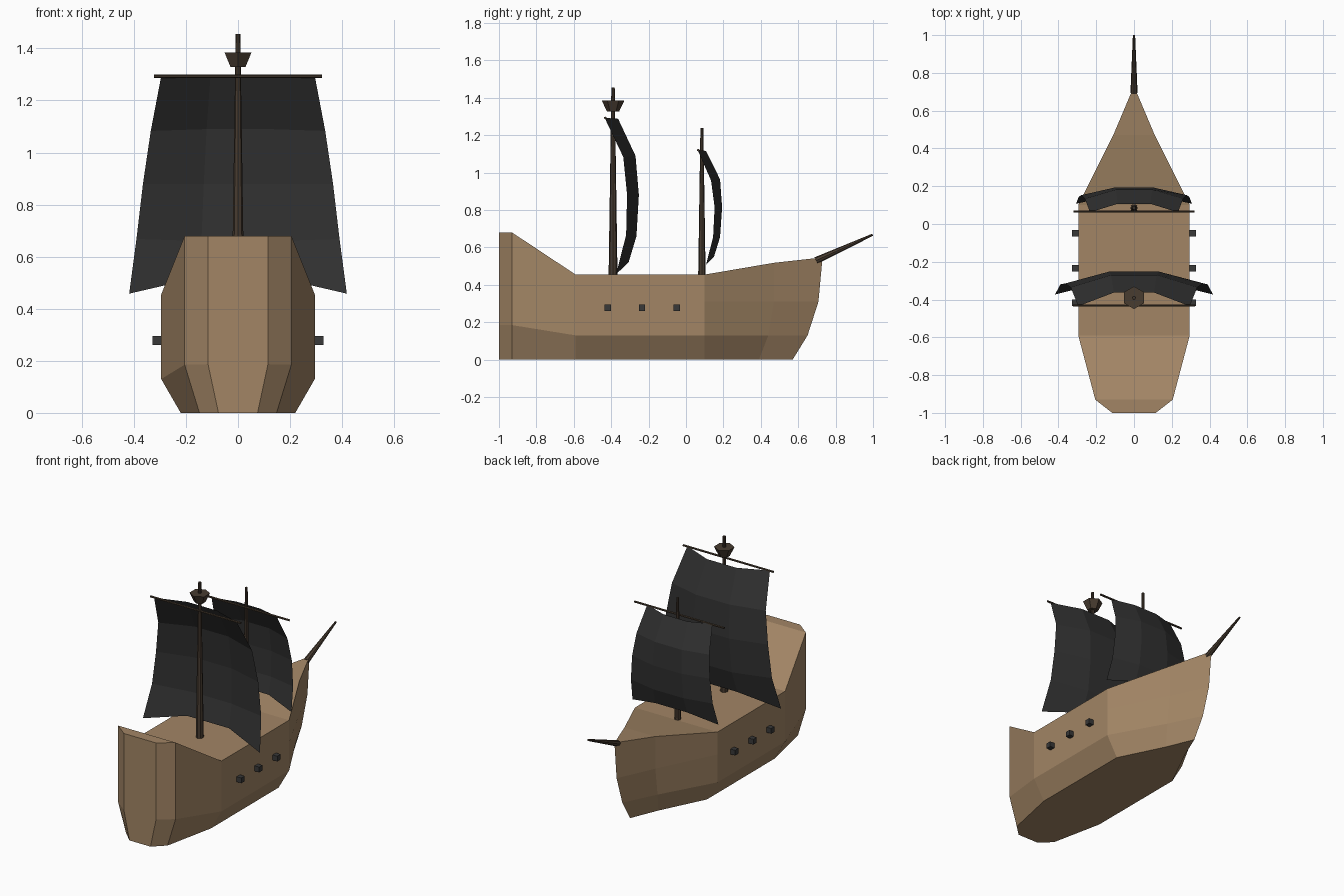
import bpy, bmesh, math
from mathutils import Vector

if "Cube" in bpy.data.objects:
    bpy.data.objects.remove(bpy.data.objects["Cube"])


def material(name, rgb):
    m = bpy.data.materials.new(name)
    m.diffuse_color = (*rgb, 1)
    m.use_nodes = True
    m.node_tree.nodes["Principled BSDF"].inputs["Base Color"].default_value = m.diffuse_color
    return m


PLANK = material("plank", (0.36, 0.235, 0.13))
SPAR = material("spar", (0.065, 0.045, 0.03))
CLOTH = material("cloth", (0.03, 0.03, 0.03))
IRON = material("iron", (0.04, 0.04, 0.04))


def finish(bm, name, mat):
    me = bpy.data.meshes.new(name)
    bm.to_mesh(me)
    bm.free()
    ob = bpy.data.objects.new(name, me)
    bpy.context.collection.objects.link(ob)
    me.materials.append(mat)
    return ob


def rod(name, a, b, r1, r2, mat=SPAR, sides=8, turn=0):
    """Tapered round bar running from a to b."""
    a, b = Vector(a), Vector(b)
    bm = bmesh.new()
    bmesh.ops.create_cone(bm, cap_ends=True, segments=sides, radius1=r1, radius2=r2,
                          depth=(b - a).length)
    ob = finish(bm, name, mat)
    ob.rotation_mode = 'QUATERNION'
    ob.rotation_quaternion = (b - a).to_track_quat('Z', 'Y')
    if turn:
        ob.rotation_mode = 'XYZ'
        ob.rotation_euler = (0, 0, turn)
    ob.location = (a + b) / 2
    return ob


# Hull: stations from stern to bow, each (y, half-width, z) from rail to bottom
stations = [
    [(-1, .115, .68), (-1, .115, .32), (-1, .115, .187), (-1, .075, 0)],
    [(-.93, .205, .68), (-.93, .205, .32), (-.93, .205, .185), (-.93, .148, 0)],
    [(-.59, .295, .455), (-.59, .295, .31), (-.59, .295, .13), (-.59, .22, 0)],
    [(.1, .295, .455), (.1, .295, .31), (.1, .295, .13), (.1, .22, 0)],
    [(.47, .11, .518), (.47, .11, .31), (.44, .105, .13), (.39, .075, 0)],
    [(.73, 0, .547), (.708, 0, .31), (.65, 0, .13), (.57, 0, 0)],
]
bm = bmesh.new()
rings = []
for st in stations:
    right = [bm.verts.new((x, y, z)) for y, x, z in st]
    left = [bm.verts.new((-x, y, z)) for y, x, z in reversed(st)]
    rings.append(right + left)
for r0, r1 in zip(rings, rings[1:]):
    for i in range(8):
        j = (i + 1) % 8
        bm.faces.new((r0[i], r0[j], r1[j], r1[i]))
for i in range(3):
    bm.faces.new((rings[0][i], rings[0][i + 1], rings[0][6 - i], rings[0][7 - i]))
bmesh.ops.remove_doubles(bm, verts=bm.verts, dist=1e-4)
bmesh.ops.recalc_face_normals(bm, faces=bm.faces)
finish(bm, "hull", PLANK)

# Masts, yards and bowsprit
rod("main_mast", (0, -.39, .44), (0, -.39, 1.455), .024, .009)
rod("fore_mast", (0, .085, .44), (0, .085, 1.24), .02, .008)
rod("main_yard", (-.322, -.432, 1.293), (.322, -.432, 1.293), .007, .007, sides=6)
rod("fore_yard", (-.32, .066, 1.12), (.32, .066, 1.12), .007, .007, sides=6)
rod("bowsprit", (0, .695, .53), (0, .998, .668), .019, .006)

# Lookout basket
rod("lookout_basket", (0, -.39, 1.328), (0, -.39, 1.385), .033, .06, sides=6,
    turn=0)


# Sails: rows of (edge x, edge y, edge z, fold y, fold z), three panels wide
def sail(name, rows, fold):
    bm = bmesh.new()
    grid = []
    for x, y, z, fy, fz in rows:
        f = x * fold
        grid.append([bm.verts.new(p) for p in
                     ((-x, y, z), (-f, fy, fz), (f, fy, fz), (x, y, z))])
    for a, b in zip(grid, grid[1:]):
        for i in range(3):
            bm.faces.new((a[i], b[i], b[i + 1], a[i + 1]))
    finish(bm, name, CLOTH)


sail("main_sail", [(.295, -.435, 1.293, -.363, 1.288), (.335, -.335, 1.083, -.27, 1.09),
                   (.365, -.315, .88, -.252, .88), (.39, -.32, .668, -.265, .66),
                   (.418, -.373, .458, -.307, .52)], .36)
sail("fore_sail", [(.233, .062, 1.122, .107, 1.116), (.26, .134, .958, .182, .964),
                   (.278, .153, .815, .193, .815), (.292, .145, .655, .182, .655),
                   (.307, .107, .508, .15, .552)], .37)

# Gun barrels along both sides
for side in (-1, 1):
    for n, y in enumerate((-.418, -.235, -.05)):
        bm = bmesh.new()
        bmesh.ops.create_cube(bm, size=1)
        bmesh.ops.scale(bm, vec=(.05, .034, .034), verts=bm.verts)
        bmesh.ops.translate(bm, vec=(side * .303, y, .278), verts=bm.verts)
        finish(bm, f"gun_{'left' if side < 0 else 'right'}_{n + 1}", IRON)
